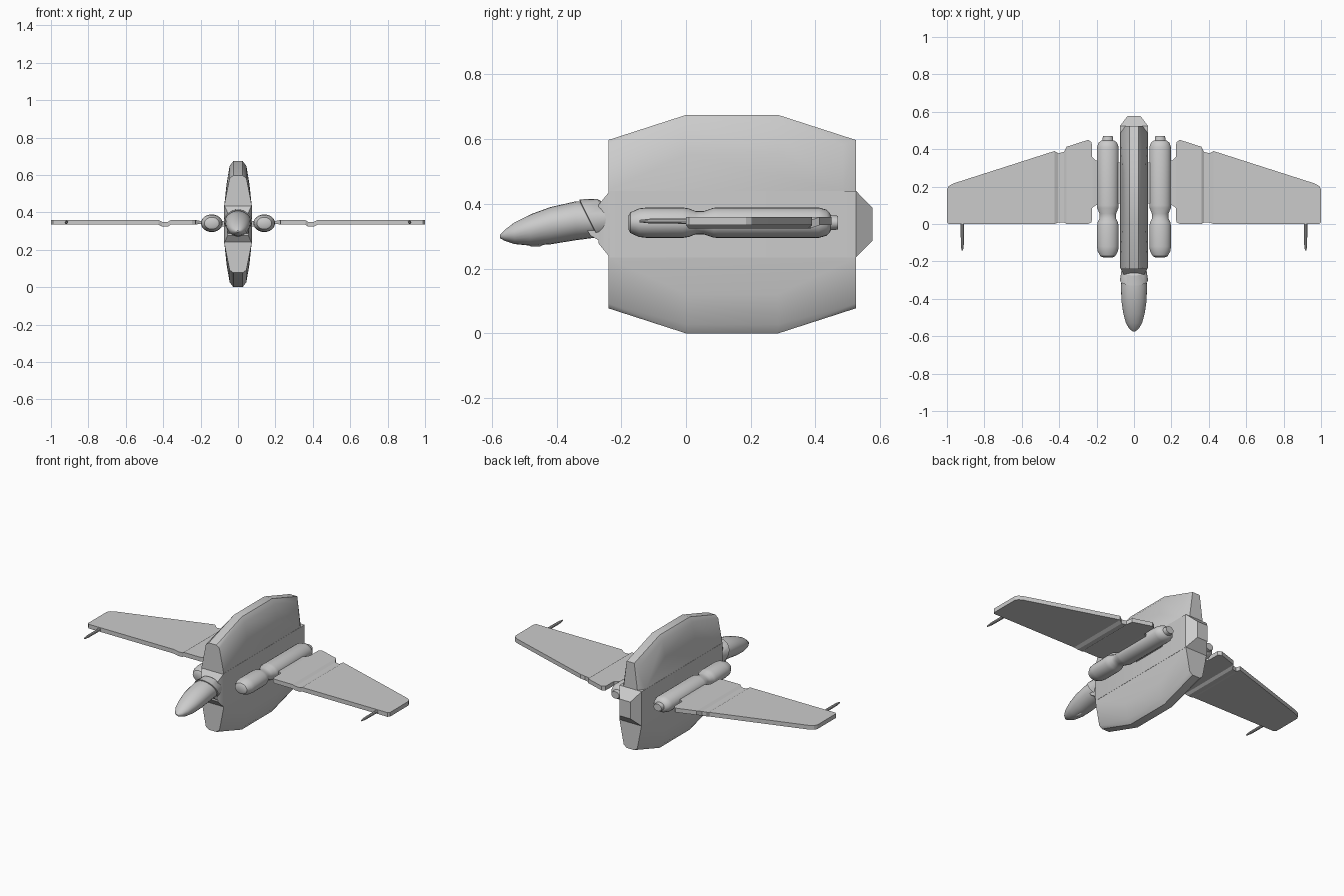
import bpy, bmesh, math

if "Cube" in bpy.data.objects:
    bpy.data.objects.remove(bpy.data.objects["Cube"])

GREY = (0.6, 0.6, 0.6, 1)
grey = bpy.data.materials.new("hull grey")
grey.use_nodes = True
grey.diffuse_color = GREY
grey.node_tree.nodes["Principled BSDF"].inputs["Base Color"].default_value = GREY


def finish(name, bm, angle=30):
    bmesh.ops.recalc_face_normals(bm, faces=bm.faces)
    mesh = bpy.data.meshes.new(name)
    bm.to_mesh(mesh)
    bm.free()
    obj = bpy.data.objects.new(name, mesh)
    bpy.context.collection.objects.link(obj)
    mesh.materials.append(grey)
    bpy.ops.object.select_all(action='DESELECT')
    obj.select_set(True)
    bpy.context.view_layer.objects.active = obj
    bpy.ops.object.shade_smooth_by_angle(angle=math.radians(angle))
    return obj


def convex(name, points):
    """Solid around (half width, y, z) points mirrored across x."""
    bm = bmesh.new()
    for x, y, z in points:
        for s in (-1, 1):
            bm.verts.new((s * x, y, z))
    res = bmesh.ops.convex_hull(bm, input=bm.verts[:])
    loose = [v for v in bm.verts if not v.link_faces]
    bmesh.ops.delete(bm, geom=loose, context='VERTS')
    bmesh.ops.dissolve_limit(bm, angle_limit=math.radians(1),
                             verts=bm.verts[:], edges=bm.edges[:])
    return finish(name, bm)


def loft(name, rings, angle=30):
    bm = bmesh.new()
    loops = [[bm.verts.new(p) for p in ring] for ring in rings]
    n = len(loops[0])
    for a, b in zip(loops, loops[1:]):
        for i in range(n):
            j = (i + 1) % n
            bm.faces.new((a[i], a[j], b[j], b[i]))
    bm.faces.new(loops[0])
    bm.faces.new(loops[-1][::-1])
    return finish(name, bm, angle)


def oval(x, y, half_w, z_mid, z_top, z_bot, shear=0.0, n=24):
    """Cross-section with separate upper and lower heights."""
    ring = []
    for i in range(n):
        a = 2 * math.pi * i / n
        s = math.sin(a)
        dz = s * ((z_top - z_mid) if s > 0 else (z_mid - z_bot))
        ring.append((x + half_w * math.cos(a), y - shear * dz, z_mid + dz))
    return ring


# Tall faceted hull: bevelled rim, flank shoulders and thick middle band
MID = 0.3375
hull = []
for y in (0, 0.285):
    for s in (-1, 1):
        hull += [(0.025, y, MID + s * 0.3375), (0.045, y, MID + s * 0.31),
                 (0.061, y, MID + s * 0.216)]
for s in (-1, 1):
    rear = 0.485 if s > 0 else 0.525
    hull += [(0.025, -0.24, MID + s * 0.26), (0.045, -0.24, MID + s * 0.245),
             (0.073, -0.24, MID + s * 0.103),
             (0.025, 0.525, MID + s * 0.26), (0.045, rear, MID + s * 0.245),
             (0.073, rear, MID + s * 0.103)]
convex("hull", hull)

# Core running through the hull, ending in tapered caps
core = []
for s in (-1, 1):
    core += [(0.074, -0.235, MID + s * 0.103), (0.055, -0.27, MID + s * 0.06),
             (0.074, 0.525, MID + s * 0.103), (0.035, 0.577, MID + s * 0.05)]
convex("hull_core", core)

# Drooping nose: y, half width, seam, top, bottom
nose = [(-0.575, 0.006, 0.300, 0.304, 0.294), (-0.56, 0.025, 0.304, 0.320, 0.286),
        (-0.53, 0.043, 0.311, 0.343, 0.276), (-0.48, 0.057, 0.323, 0.368, 0.271),
        (-0.42, 0.066, 0.338, 0.390, 0.275), (-0.34, 0.070, 0.350, 0.408, 0.288),
        (-0.23, 0.062, 0.352, 0.408, 0.302)]
loft("nose", [oval(0, y, w, m, t, b) for y, w, m, t, b in nose], 40)

# Collar wrapped around the back of the cockpit
collar = [(-0.302, 0.068, 0.355, 0.407, 0.292), (-0.300, 0.075, 0.355, 0.414, 0.288),
          (-0.245, 0.067, 0.355, 0.416, 0.302), (-0.225, 0.05, 0.355, 0.40, 0.31)]
loft("collar", [oval(0, y, w, m, t, b, 0.5) for y, w, m, t, b in collar])

# Small sensor under the chin
loft("chin_sensor", [oval(0, y, r, 0.283, 0.283 + r, 0.283 - r, n=12)
                     for y, r in ((-0.50, 0.004), (-0.48, 0.014), (-0.45, 0.014), (-0.43, 0.004))])

# Engine pod profile: y, radius factor
pod = [(-0.178, 0.45), (-0.172, 0.68), (-0.145, 0.94), (-0.12, 1), (-0.01, 1),
       (0.01, 0.93), (0.03, 0.76), (0.055, 0.76), (0.085, 0.98), (0.10, 1),
       (0.41, 1), (0.435, 0.85), (0.445, 0.62), (0.447, 0.5), (0.470, 0.45)]

# Wing stations: x, front y, rear y, centre z, half thickness
wing = [(0.17, 0.11, 0.33, 0.347, 0.008), (0.205, 0.10, 0.34, 0.347, 0.008),
        (0.225, 0.085, 0.36, 0.347, 0.0125), (0.226, 0.01, 0.437, 0.347, 0.0125),
        (0.245, 0, 0.45, 0.347, 0.0125), (0.36, 0, 0.413, 0.347, 0.0125),
        (0.375, 0.008, 0.385, 0.337, 0.0125), (0.405, 0.008, 0.378, 0.337, 0.0125),
        (0.425, 0, 0.39, 0.347, 0.0125), (0.965, 0, 0.217, 0.347, 0.0125),
        (0.99, 0, 0.203, 0.347, 0.0125), (1.0, 0.01, 0.185, 0.347, 0.0125)]

# Hooked fin behind the chin, in side profile (y, z)
hook = [(-0.305, 0.318), (-0.265, 0.318), (-0.245, 0.29), (-0.225, 0.278),
        (-0.237, 0.266), (-0.262, 0.283), (-0.295, 0.302)]

for side, s in (("left", 1), ("right", -1)):
    loft(side + "_engine", [oval(s * 0.14, y, 0.058 * f, 0.342, 0.342 + 0.047 * f,
                                 0.342 - 0.047 * f) for y, f in pod], 35)
    loft(side + "_wing", [[(s * x, a, z - h), (s * x, b, z - h),
                           (s * x, b, z + h), (s * x, a, z + h)]
                          for x, a, b, z, h in wing], 20)
    loft(side + "_pylon", [[(s * x, 0.11, 0.325), (s * x, 0.33, 0.325),
                            (s * x, 0.33, 0.355), (s * x, 0.11, 0.355)]
                           for x in (0.05, 0.12)])
    loft(side + "_cannon", [oval(s * 0.918, y, r, 0.347, 0.347 + r, 0.347 - r, n=10)
                            for y, r in ((-0.143, 0.004), (-0.11, 0.008), (0.02, 0.009))])
    loft(side + "_hook_fin", [[(s * x, y, z) for y, z in hook] for x in (0.04, 0.056)])
